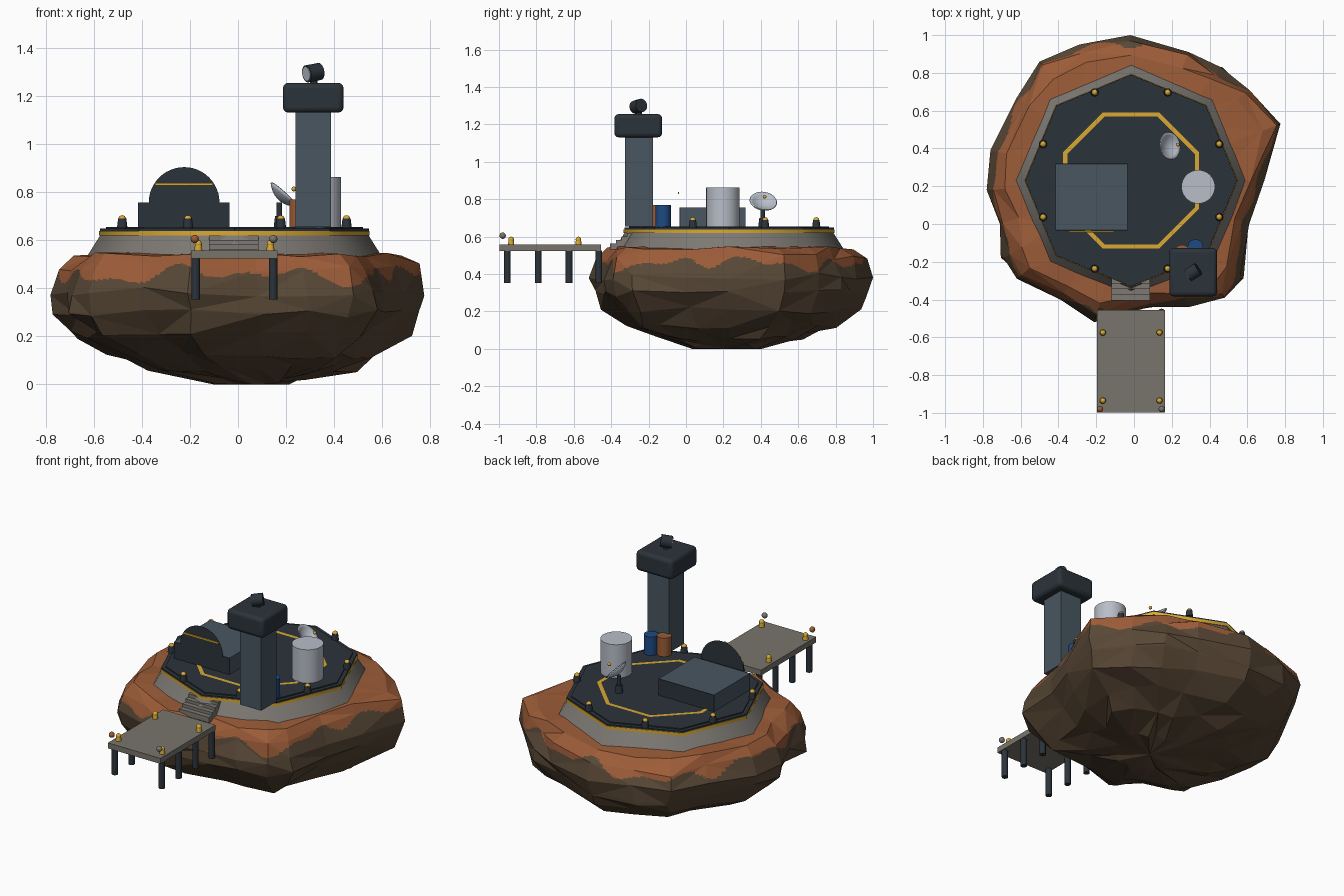
import bpy, bmesh, math, random
from mathutils import Vector

random.seed(4)
if "Cube" in bpy.data.objects:
    bpy.data.objects.remove(bpy.data.objects["Cube"])


def srgb(v):
    v /= 255
    return v / 12.92 if v <= 0.04 else ((v + 0.055) / 1.055) ** 2.4


def material(name, r, g, b):
    m = bpy.data.materials.new(name)
    m.use_nodes = True
    col = (srgb(r), srgb(g), srgb(b), 1)
    m.diffuse_color = col
    m.node_tree.nodes["Principled BSDF"].inputs["Base Color"].default_value = col
    return m


RUST = material("rust_soil", 156, 92, 56)
ROCK = material("brown_rock", 88, 72, 54)
DEEP = material("deep_rock", 84, 67, 50)
CONCRETE = material("concrete", 125, 121, 115)
PLANK = material("dock_grey", 121, 117, 109)
DARK = material("dark_metal", 43, 51, 58)
STEEL = material("blue_steel", 72, 86, 97)
YELLOW = material("safety_yellow", 218, 169, 50)
PALE = material("pale_grey", 184, 190, 200)
BLUE = material("drum_blue", 30, 74, 130)

CX, CY = -0.015, 0.23          # pad centre
DECK = 0.655                   # deck height


def finish(name, mat, smooth=0):
    ob = bpy.context.object
    ob.name = name
    ob.data.materials.append(mat)
    if smooth:
        bpy.ops.object.shade_smooth_by_angle(angle=math.radians(smooth))
    return ob


def cone(name, mat, x, y, z0, z1, r0, r1=None, n=24, smooth=35):
    bpy.ops.mesh.primitive_cone_add(vertices=n, radius1=r0, radius2=r0 if r1 is None else r1,
                                    depth=z1 - z0, location=(x, y, (z0 + z1) / 2))
    return finish(name, mat, smooth)


def box(name, mat, x0, x1, y0, y1, z0, z1, bevel=0):
    bpy.ops.mesh.primitive_cube_add(size=1, location=((x0 + x1) / 2, (y0 + y1) / 2, (z0 + z1) / 2))
    ob = bpy.context.object
    ob.scale = (x1 - x0, y1 - y0, z1 - z0)
    bpy.ops.object.transform_apply(location=False, rotation=False)
    if bevel:
        mod = ob.modifiers.new("rounding", "BEVEL")
        mod.width, mod.segments = bevel, 3
    return finish(name, mat, 30 if bevel else 0)


def ball(name, mat, x, y, z, r):
    bpy.ops.mesh.primitive_uv_sphere_add(segments=16, ring_count=8, radius=r, location=(x, y, z))
    return finish(name, mat, 40)


def mesh_object(name, bm, *mats):
    me = bpy.data.meshes.new(name)
    bmesh.ops.recalc_face_normals(bm, faces=bm.faces)
    bm.to_mesh(me)
    bm.free()
    for m in mats:
        me.materials.append(m)
    ob = bpy.data.objects.new(name, me)
    bpy.context.collection.objects.link(ob)
    return ob


# Floating rock: an irregular outline lofted through a height profile
outline = [(-.02, 1), (-.29, .95), (-.5, .86), (-.62, .67), (-.76, .39), (-.78, .18), (-.71, 0),
           (-.69, -.18), (-.62, -.29), (-.39, -.4), (-.21, -.52), (.08, -.44), (.29, -.44),
           (.48, -.39), (.56, -.29), (.61, 0), (.69, .23), (.775, .53), (.61, .71), (.46, .83),
           (.29, .91)]
profile = [(.55, .6), (.545, .88), (.48, .96), (.38, 1), (.29, .98), (.2, .9), (.12, .73),
           (.06, .53), (.01, .25)]
bm = bmesh.new()
rings = []
for k, (z, s) in enumerate(profile):
    ring = []
    for x, y in outline:
        wob = 0 if k in (0, 3) else random.uniform(-.03, .02)
        dz = 0 if k == 0 else random.uniform(-.015, .005 if k < 2 else .025)
        shift = .12 * (1 - s) + random.uniform(-.025, .025) if k > 3 else 0
        ring.append(bm.verts.new((x * (s + wob) + shift, .23 + (y - .23) * (s + wob),
                                  max(z + dz, 0))))
    rings.append(ring)
n = len(outline)
for a, b in zip(rings, rings[1:]):
    for i in range(n):
        j = (i + 1) % n
        if random.random() < .5:
            bm.faces.new((a[i], a[j], b[j]))
            bm.faces.new((a[i], b[j], b[i]))
        else:
            bm.faces.new((a[i], a[j], b[i]))
            bm.faces.new((a[j], b[j], b[i]))
for ring, z in ((rings[0], .55), (rings[-1], 0)):
    tip = bm.verts.new((.08, .23, z))
    for i in range(n):
        bm.faces.new((ring[i], ring[(i + 1) % n], tip))
# Soil runs down over the rim in wavy drips
bmesh.ops.subdivide_edges(bm, edges=bm.edges[:], cuts=9, use_grid_fill=True)
for f in bm.faces:
    c = f.calc_center_median()
    t = math.atan2(c.y - .23, c.x)
    edge = .455 + .022 * math.sin(9 * t) + .018 * math.sin(16 * t + 1) + .015 * math.sin(4 * t + 2)
    f.material_index = 0 if c.z > edge else 1 if c.z > .3 else 2
mesh_object("rock", bm, RUST, ROCK, DEEP)

# Landing pad
cone("pad_base", CONCRETE, CX, CY, .53, .622, .615, .557, n=8, smooth=50)
cone("pad_yellow_band", YELLOW, CX, CY, .62, .639, .563, n=8, smooth=50)
cone("pad_deck_edge", DARK, CX, CY, .639, .648, .56, n=8, smooth=0)
cone("pad_deck", DARK, CX, CY, .645, DECK, .535, n=8, smooth=0)

# Painted octagon line
bm = bmesh.new()
loops = []
for r in (.366, .39):
    loops.append([bm.verts.new((CX + r * math.cos((i + .5) * math.pi / 4),
                                CY + r * math.sin((i + .5) * math.pi / 4), DECK + .003))
                  for i in range(8)])
for i in range(8):
    j = (i + 1) % 8
    bm.faces.new((loops[0][i], loops[1][i], loops[1][j], loops[0][j]))
mesh_object("landing_line", bm, YELLOW)

# Edge lights around the deck
for i in range(8):
    a = (i + .5) * math.pi / 4
    x, y = CX + .505 * math.cos(a), CY + .505 * math.sin(a)
    cone("edge_light_post", DARK, x, y, .65, .69, .022, .017, n=12)
    ball("edge_light_lamp", YELLOW, x, y, .688, .016)

# Hangar with dark ends and an arched front
box("hangar", STEEL, -.415, -.035, -.03, .315, .65, .757)
for y in (-.034, .315):
    box("hangar_end", DARK, -.415, -.035, y, y + .004, .65, .757)
bm = bmesh.new()
bm.faces.new([bm.verts.new((-.224 + .147 * math.cos(math.pi * i / 24), -.036,
                            .757 + .147 * math.sin(math.pi * i / 24))) for i in range(25)])
mesh_object("hangar_arch", bm, DARK)
box("hangar_arch_stripe", YELLOW, -.345, -.105, -.044, -.037, .827, .838)

# Control tower
box("tower_shaft", STEEL, .24, .387, -.325, -.177, .655, 1.14)
box("tower_cabin", DARK, .187, .439, -.383, -.128, 1.131, 1.255, .022)
cone("searchlight_stem", DARK, .315, -.25, 1.25, 1.29, .015, n=12)
aim = Vector((-.8, -.5, -.15)).normalized()
for name, mat, r, length, off in (("searchlight", DARK, .036, .065, 0),
                                  ("searchlight_lens", PALE, .03, .004, .034)):
    bpy.ops.mesh.primitive_cylinder_add(vertices=20, radius=r, depth=length,
                                        location=Vector((.313, -.255, 1.297)) + aim * off)
    bpy.context.object.rotation_euler = aim.to_track_quat("Z", "Y").to_euler()
    finish(name, mat, 35)

# Storage tank and drums
cone("tank", PALE, .34, .197, .65, .862, .089, n=32)
cone("blue_drum", BLUE, .325, -.122, .65, .77, .041)
cone("rust_drum", RUST, .254, -.15, .65, .77, .04)

# Dish antenna: shallow bowl on a short stand
cone("dish_stand", DARK, .172, .41, .65, .7, .024, .018, n=12)
cone("dish_mast", DARK, .172, .41, .69, .757, .012, n=12)
bm = bmesh.new()
prev = None
for k in range(6):
    r = .074 * k / 5
    h = .03 * (k / 5) ** 2
    ring = [bm.verts.new((r * math.cos(i * math.pi / 12), r * math.sin(i * math.pi / 12), h))
            for i in range(24 if k else 1)]
    for i in range(24 if k else 0):
        j = (i + 1) % 24
        bm.faces.new((prev[0], ring[i], ring[j]) if k == 1 else (prev[i], ring[i], ring[j], prev[j]))
    prev = ring
dish = mesh_object("dish", bm, PALE)
facing = Vector((.67, .12, .73)).normalized()
dish.location = Vector((.17, .41, .767))
dish.rotation_euler = facing.to_track_quat("Z", "Y").to_euler()
thick = dish.modifiers.new("thickness", "SOLIDIFY")
thick.thickness = .005
for p in dish.data.polygons:
    p.use_smooth = True
ball("dish_feed", YELLOW, .232, .42, .813, .01)

# Steps up to the pad
for i in range(4):
    box("step", CONCRETE, -.12, .085, -.405 + .03 * i, -.27, .53, .563 + .019 * i)

# Dock with legs and lamps
box("dock", PLANK, -.195, .165, -.997, -.455, .523, .557)
for x in (-.176, .146):
    for y in (-.955, -.79, -.625, -.466):
        cone("dock_leg", DARK, x, y, .353, .525, .018, n=12)
for x in (-.165, .135):
    for y in (-.935, -.575):
        cone("dock_lamp_base", YELLOW, x, y, .555, .582, .017, .014, n=12)
        ball("dock_lamp", YELLOW, x, y, .585, .015)
for x, mat in ((-.18, RUST), (.147, PLANK)):
    ball("dock_marker", mat, x, -.98, .605, .017)
